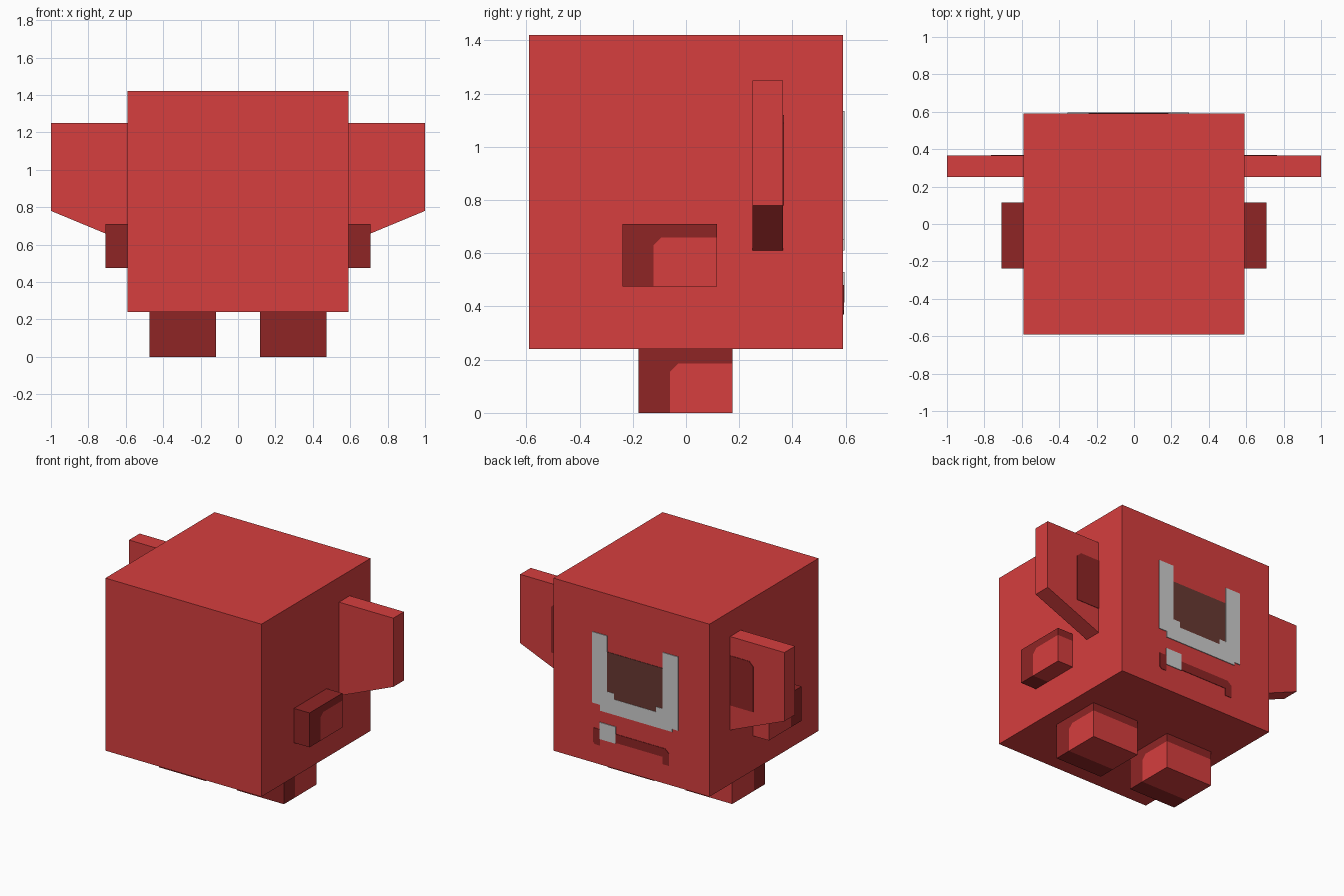
import bpy, bmesh
from mathutils import Vector

if "Cube" in bpy.data.objects:
    bpy.data.objects.remove(bpy.data.objects["Cube"])


def material(name, rgb):
    """Flat colour from 0-255 screen values, stored as linear."""
    def lin(c):
        c /= 255
        return c / 12.92 if c <= 0.04045 else ((c + 0.055) / 1.055) ** 2.4
    m = bpy.data.materials.new(name)
    m.diffuse_color = (*[lin(c) for c in rgb], 1)
    m.use_nodes = True
    m.node_tree.nodes["Principled BSDF"].inputs["Base Color"].default_value = m.diffuse_color
    return m


RED = material("red", (214, 62, 62))
DARK = material("dark red", (143, 37, 37))
GREY = material("light grey", (206, 206, 206))
BROWN = material("dark brown", (105, 57, 50))


def finish(bm, name, mats, mirror=False):
    bmesh.ops.recalc_face_normals(bm, faces=bm.faces[:])
    mesh = bpy.data.meshes.new(name)
    bm.to_mesh(mesh)
    bm.free()
    for m in mats:
        mesh.materials.append(m)
    ob = bpy.data.objects.new(name, mesh)
    bpy.context.collection.objects.link(ob)
    if mirror:
        ob.modifiers.new("mirror", 'MIRROR').use_mirror_merge = False
    return ob


def prism(name, profile, y0, y1, mat, mirror=False):
    """Extrude an x-z outline from y0 to y1."""
    bm = bmesh.new()
    face = bm.faces.new([bm.verts.new((x, y0, z)) for x, z in profile])
    ext = bmesh.ops.extrude_face_region(bm, geom=[face])
    moved = [v for v in ext["geom"] if isinstance(v, bmesh.types.BMVert)]
    bmesh.ops.translate(bm, verts=moved, vec=(0, y1 - y0, 0))
    return finish(bm, name, [mat], mirror)


def rect(x0, x1, z0, z1):
    return [(x0, z0), (x1, z0), (x1, z1), (x0, z1)]


def limb(name, lo, hi, y_cut, z_cut):
    """Mirrored box, dark at its front and top, with a clipped inner corner."""
    lo, hi = Vector(lo), Vector(hi)
    bm = bmesh.new()
    bmesh.ops.create_cube(bm, size=1)
    for v in bm.verts:
        v.co = (lo + hi) / 2 + v.co * (hi - lo)
    clip = Vector((0, y_cut + 0.03, z_cut))
    slant = Vector((0, -1, 1)).normalized()
    for co, no in (((0, y_cut, 0), (0, 1, 0)), ((0, 0, z_cut), (0, 0, 1)), (clip, slant)):
        geom = bm.verts[:] + bm.edges[:] + bm.faces[:]
        bmesh.ops.bisect_plane(bm, geom=geom, plane_co=co, plane_no=no)
    for f in bm.faces:
        c = f.calc_center_median()
        side = abs(f.normal.x) > 0.5
        dark = c.y < y_cut or c.z > z_cut or (side and (c - clip).dot(slant) > 0)
        f.material_index = int(dark)
    return finish(bm, name, [RED, DARK], mirror=True)


# Body cube
prism("body", rect(-0.59, 0.59, 0.24, 1.42), -0.59, 0.59, RED)

# Legs and arms
limb("legs", (0.118, -0.178, 0), (0.472, 0.175, 0.24), -0.06, 0.185)
limb("arms", (0.59, -0.238, 0.475), (0.708, 0.116, 0.71), -0.122, 0.66)

# Ears with a slanted lower edge, and their dark inner patches
prism("ears", [(0.59, 0.61), (1, 0.78), (1, 1.25), (0.59, 1.25)],
      0.25, 0.365, RED, mirror=True)
prism("inner_ears", [(0.591, 0.78), (0.765, 0.78), (0.765, 1.09),
                     (0.735, 1.12), (0.591, 1.12)], 0.364, 0.368, DARK, mirror=True)

# Eye: dark pane inside a U-shaped grey frame
prism("eye_pane", rect(-0.26, 0.20, 0.68, 1.025), 0.589, 0.593, BROWN)
prism("eye_frame", [(0.295, 1.135), (0.295, 0.65), (0.235, 0.65), (0.235, 0.61),
                    (-0.31, 0.61), (-0.31, 0.63), (-0.355, 0.63), (-0.355, 1.135),
                    (-0.24, 1.135), (-0.24, 0.75), (-0.19, 0.75), (-0.19, 0.715),
                    (0.13, 0.715), (0.13, 0.755), (0.182, 0.755), (0.182, 1.135)],
      0.589, 0.595, GREY)

# Mouth line with turned-down ends, and one tooth
prism("mouth", [(0.29, 0.48), (-0.255, 0.48), (-0.285, 0.455), (-0.285, 0.37),
                (-0.237, 0.37), (-0.237, 0.42), (0.237, 0.42), (0.237, 0.37),
                (0.275, 0.37), (0.29, 0.385)], 0.589, 0.593, DARK)
prism("tooth", rect(0.117, 0.237, 0.415, 0.53), 0.589, 0.595, GREY)
